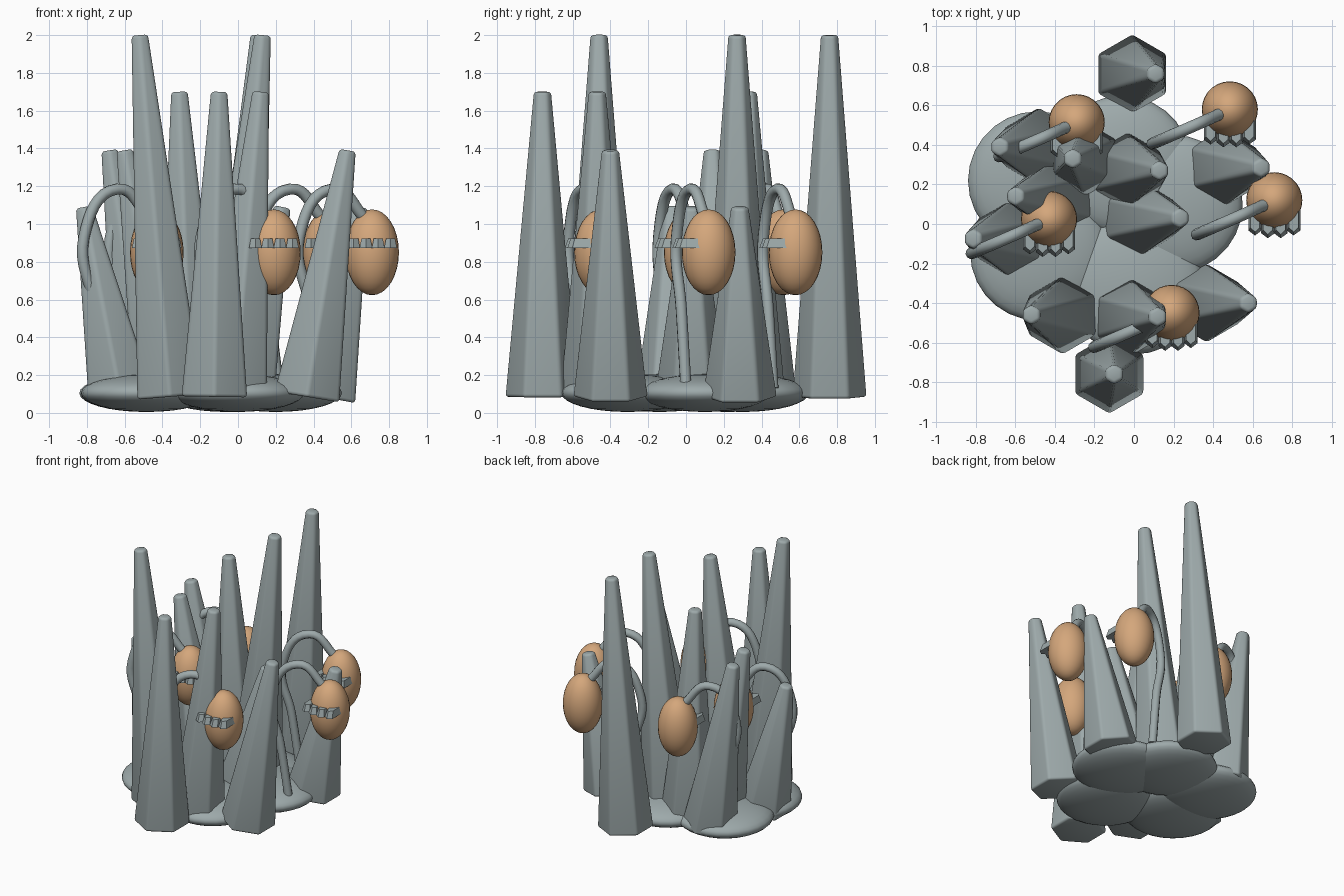
import bpy, bmesh, math
from mathutils import Matrix, Vector

if "Cube" in bpy.data.objects:
    bpy.data.objects.remove(bpy.data.objects["Cube"])


def material(name, rgb):
    m = bpy.data.materials.new(name)
    m.diffuse_color = (*rgb, 1)
    m.use_nodes = True
    m.node_tree.nodes["Principled BSDF"].inputs["Base Color"].default_value = m.diffuse_color
    return m


GREY = material("stone_grey", (0.34, 0.40, 0.405))
TAN = material("warm_tan", (0.66, 0.385, 0.20))


def finish(bm, name, mat, angle=30):
    """Turn a bmesh into a smooth object with sharp edges kept."""
    bmesh.ops.recalc_face_normals(bm, faces=bm.faces)
    me = bpy.data.meshes.new(name)
    bm.to_mesh(me)
    bm.free()
    me.materials.append(mat)
    for p in me.polygons:
        p.use_smooth = True
    me.set_sharp_from_angle(angle=math.radians(angle))
    ob = bpy.data.objects.new(name, me)
    bpy.context.collection.objects.link(ob)
    return ob


def ellipsoid(name, centre, radii, mat):
    bm = bmesh.new()
    bmesh.ops.create_uvsphere(bm, u_segments=28, v_segments=16, radius=1)
    bmesh.ops.scale(bm, vec=radii, verts=bm.verts)
    bmesh.ops.translate(bm, vec=centre, verts=bm.verts)
    return finish(bm, name, mat, 60)


def spike(x, y, tip_x, top):
    """Tapered six-sided column leaning sideways towards its tip."""
    base, tip = Vector((x, y, 0.085)), Vector((tip_x, y, top))
    axis = tip - base
    bm = bmesh.new()
    bmesh.ops.create_cone(bm, cap_ends=True, segments=6, radius1=0.2,
                          radius2=0.05, depth=axis.length)
    # corners point to front and back
    turn = 0 if any(abs(v.co.x) < 1e-4 for v in bm.verts) else math.pi / 6
    bmesh.ops.rotate(bm, matrix=Matrix.Rotation(turn, 3, 'Z'), verts=bm.verts)
    bmesh.ops.bevel(bm, geom=bm.edges[:], offset=0.017, segments=3,
                    profile=0.5, affect='EDGES', clamp_overlap=True)
    lean = Matrix.Rotation(math.atan2(axis.x, axis.z), 4, 'Y')
    bmesh.ops.transform(bm, verts=bm.verts,
                        matrix=Matrix.Translation((base + tip) / 2) @ lean)
    return finish(bm, "spike", GREY, 35)


def stem(x, y):
    """Bent tube rising from the ground and hooking over to the pod."""
    path = [(-0.27, -0.12, 0.13), (-0.325, -0.145, 0.55), (-0.385, -0.17, 0.93),
            (-0.21, -0.095, 1.185), (-0.03, -0.015, 1.02)]
    cu = bpy.data.curves.new("stem", 'CURVE')
    cu.dimensions = '3D'
    cu.bevel_depth = 0.03
    cu.bevel_resolution = 3
    cu.resolution_u = 8
    cu.use_fill_caps = True
    sp = cu.splines.new('BEZIER')
    sp.bezier_points.add(len(path) - 1)
    for bp, co in zip(sp.bezier_points, path):
        bp.co = co
        bp.handle_left_type = bp.handle_right_type = 'AUTO'
    cu.materials.append(GREY)
    ob = bpy.data.objects.new("stem", cu)
    ob.location = (x, y, 0)
    bpy.context.collection.objects.link(ob)


def teeth(x, y):
    """Row of four small pointed blocks on the front of a pod."""
    bm = bmesh.new()
    for i in range(4):
        cx = x + (i - 1.5) * 0.065
        reach = -0.192 if i in (1, 2) else -0.178
        outline = [(-0.034, -0.04), (-0.034, reach + 0.025), (0, reach),
                   (0.034, reach + 0.025), (0.034, -0.04)]
        f = bm.faces.new([bm.verts.new((cx + u, y + v, 0.872)) for u, v in outline])
        ret = bmesh.ops.extrude_face_region(bm, geom=[f])
        top = [g for g in ret["geom"] if isinstance(g, bmesh.types.BMVert)]
        for v in top:  # narrower upper side
            v.co = (cx + (v.co.x - cx) * 0.7, y + (v.co.y - y) * 0.9, 0.924)
    return finish(bm, "pod_teeth", GREY)


# Ground mounds
for x, y in [(-0.06, 0.30), (-0.49, 0.22), (-0.48, -0.14), (0.0, -0.31), (0.2, 0.10)]:
    ellipsoid("ground_mound", (x, y, 0.105), (0.35, 0.35, 0.1), GREY)

# Spikes: base x, y, tip x, top height
for s in [(-0.01, 0.76, 0.11, 2.0), (-0.36, -0.46, -0.52, 2.0), (-0.04, 0.27, 0.13, 2.0),
          (-0.125, -0.76, -0.10, 1.7), (-0.02, -0.47, 0.12, 1.7), (-0.25, 0.33, -0.31, 1.7),
          (0.365, -0.40, 0.58, 1.39), (-0.48, 0.39, -0.68, 1.39), (-0.38, 0.14, -0.60, 1.39),
          (0.45, 0.285, 0.645, 1.09), (0.02, 0.03, 0.235, 1.09), (-0.62, -0.075, -0.815, 1.09)]:
    spike(*s)

# Hanging pods with stems and teeth
for x, y in [(0.19, -0.45), (0.71, 0.12), (0.485, 0.58), (-0.43, 0.025), (-0.29, 0.515)]:
    ellipsoid("pod", (x, y, 0.85), (0.142, 0.142, 0.227), TAN)
    stem(x, y)
    teeth(x, y)
